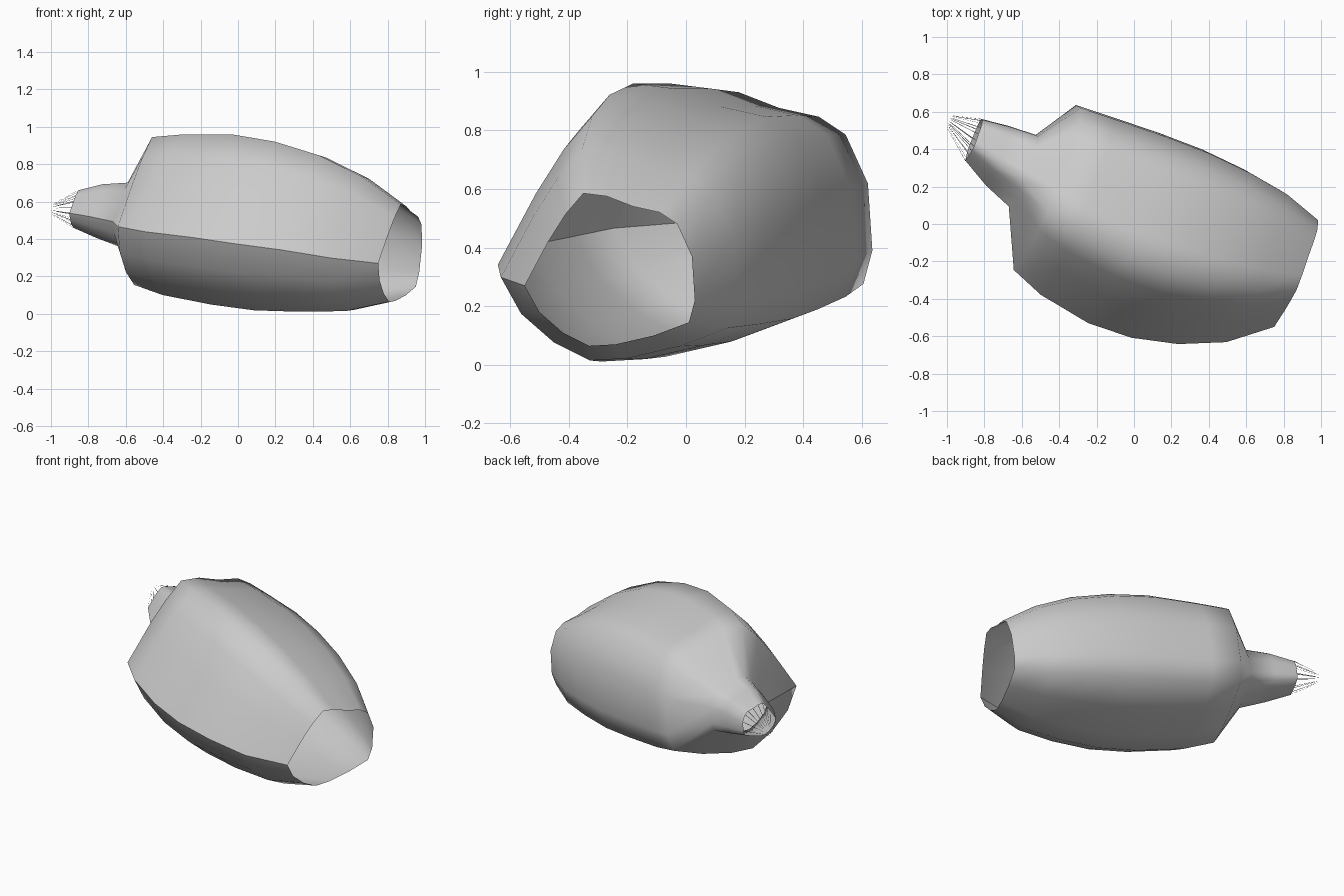
import bpy
import bmesh
from mathutils import Vector

if "Cube" in bpy.data.objects:
    bpy.data.objects.remove(bpy.data.objects["Cube"])

grey = bpy.data.materials.new("grey")
grey.diffuse_color = (0.6, 0.6, 0.6, 1)
grey.use_nodes = True
grey.node_tree.nodes["Principled BSDF"].inputs["Base Color"].default_value = grey.diffuse_color

# Irregular cross-section (y, z), starting and ending at the seam
SECTION = [(-.29, -.055), (-.21, .095), (-.15, .19), (-.09, .26), (-.01, .25),
           (.08, .215), (.17, .195), (.23, .155), (.28, .045), (.29, -.105),
           (.27, -.18), (.15, -.225), (.02, -.255), (-.07, -.26), (-.16, -.215),
           (-.24, -.145), (-.29, -.055)]

# Rings along the slanted axis: centre x, y, z and scale
NECK_RIM = (-.855, .45, .56, .385)
RINGS = [NECK_RIM, (-.725, .365, .55, .55), (-.59, .285, .53, .66),
         (-.46, .195, .55, 1.52), (-.30, .10, .53, 1.65), (-.035, -.022, .505, 1.75),
         (.195, -.105, .47, 1.735), (.43, -.175, .43, 1.61), (.66, -.23, .375, 1.385),
         (.87, -.26, .325, 1.0)]
TIP_RING = (-.983, .545, .56, .12)


def ring_points(ring):
    """Scaled section lying in the plane square to the slanted axis."""
    cx, cy, cz, s = ring
    return [Vector((cx + s * (.389 * y + .136 * z), cy + s * y, cz + s * z))
            for y, z in SECTION]


def finish(bm, name, smooth):
    mesh = bpy.data.meshes.new(name)
    for f in bm.faces:
        f.smooth = smooth
    bm.to_mesh(mesh)
    bm.free()
    mesh.materials.append(grey)
    obj = bpy.data.objects.new(name, mesh)
    bpy.context.collection.objects.link(obj)


# Hollow body with neck, open at both ends, with a split seam along the front
bm = bmesh.new()
rows = [[bm.verts.new(p) for p in ring_points(r)] for r in RINGS]
for a, b in zip(rows, rows[1:]):
    for i in range(len(SECTION) - 1):
        bm.faces.new((a[i], a[i + 1], b[i + 1], b[i]))
bm.normal_update()
if sum(f.normal.dot(f.calc_center_median() - Vector((0, 0, .48))) for f in bm.faces) < 0:
    bmesh.ops.reverse_faces(bm, faces=bm.faces)
finish(bm, "body", True)

# Thin strands gathering from the neck rim to the tip
bm = bmesh.new()
rim, tip = ring_points(NECK_RIM), ring_points(TIP_RING)
for i in range(len(SECTION) - 1):
    side = (rim[i + 1] - rim[i]).normalized() * .002
    bm.faces.new([bm.verts.new(p) for p in
                  (rim[i] - side, rim[i] + side, tip[i] + side * .5, tip[i] - side * .5)])
finish(bm, "tip_strands", False)
